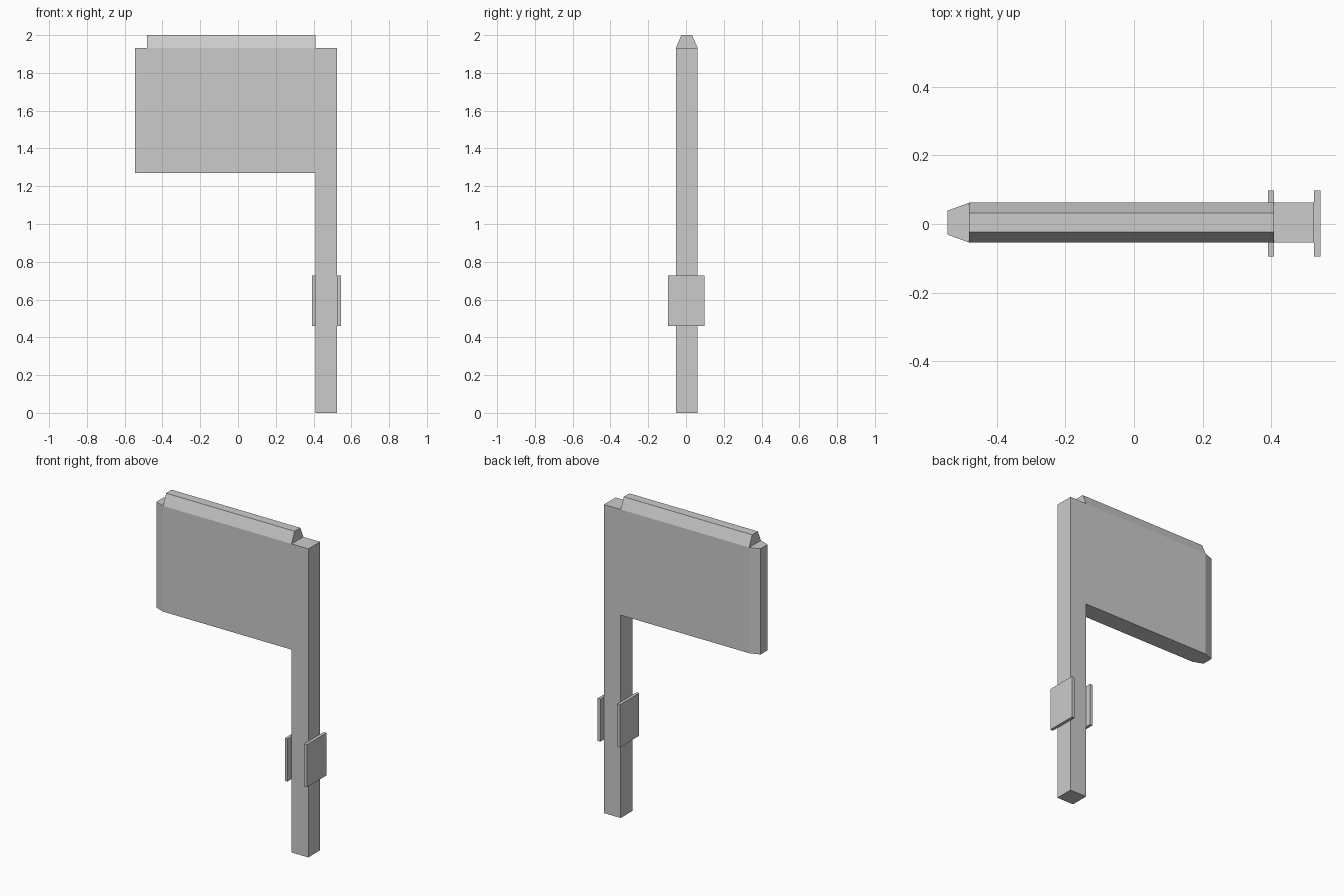
import bpy, bmesh
from mathutils import Vector

if "Cube" in bpy.data.objects:
    bpy.data.objects.remove(bpy.data.objects["Cube"])

Y0, Y1 = -0.054, 0.062          # pole and panel thickness
YC = (Y0 + Y1) / 2
X0, X1 = 0.409, 0.525           # pole sides
Z_BOTTOM, Z_TOP = 1.27, 1.932   # panel height range


def finish(bm, name):
    bmesh.ops.recalc_face_normals(bm, faces=bm.faces)
    mesh = bpy.data.meshes.new(name)
    bm.to_mesh(mesh)
    bm.free()
    obj = bpy.data.objects.new(name, mesh)
    bpy.context.collection.objects.link(obj)
    return obj


def add_box(bm, lo, hi):
    lo, hi = Vector(lo), Vector(hi)
    verts = bmesh.ops.create_cube(bm, size=1)["verts"]
    for v in verts:
        v.co = Vector((lo[i] + (v.co[i] + 0.5) * (hi[i] - lo[i]) for i in range(3)))


def pick(bm, point):
    # face whose centre is nearest to a point
    return min(bm.faces, key=lambda f: (f.calc_center_median() - Vector(point)).length)


def extrude(bm, face, offset, half_width=None):
    # extrude a face, optionally narrowing it across the thickness
    new = bmesh.ops.extrude_discrete_faces(bm, faces=[face])["faces"][0]
    for v in new.verts:
        v.co += Vector(offset)
        if half_width is not None:
            v.co.y = YC + half_width * (1 if v.co.y > YC else -1)
    return new


# pole and panel as one closed body
bm = bmesh.new()
add_box(bm, (X0, Y0, 0), (X1, Y1, Z_BOTTOM))
extrude(bm, pick(bm, ((X0 + X1) / 2, YC, Z_BOTTOM)), (0, 0, Z_TOP - Z_BOTTOM))
side = extrude(bm, pick(bm, (X0, YC, (Z_BOTTOM + Z_TOP) / 2)), (-0.481 - X0, 0, 0))
# tapered free end
extrude(bm, side, (-0.063, 0, 0), 0.035)
# tapered top ridge
extrude(bm, pick(bm, ((X0 - 0.481) / 2, YC, Z_TOP)), (0, 0, 2 - Z_TOP), 0.028)
finish(bm, "flag_blade_and_pole")

# grip plates on both sides of the pole
for name, xa, xb in (("grip_plate_inner", 0.391, X0), ("grip_plate_outer", X1, 0.544)):
    bm = bmesh.new()
    add_box(bm, (xa, -0.095, 0.46), (xb, 0.097, 0.727))
    finish(bm, name)
